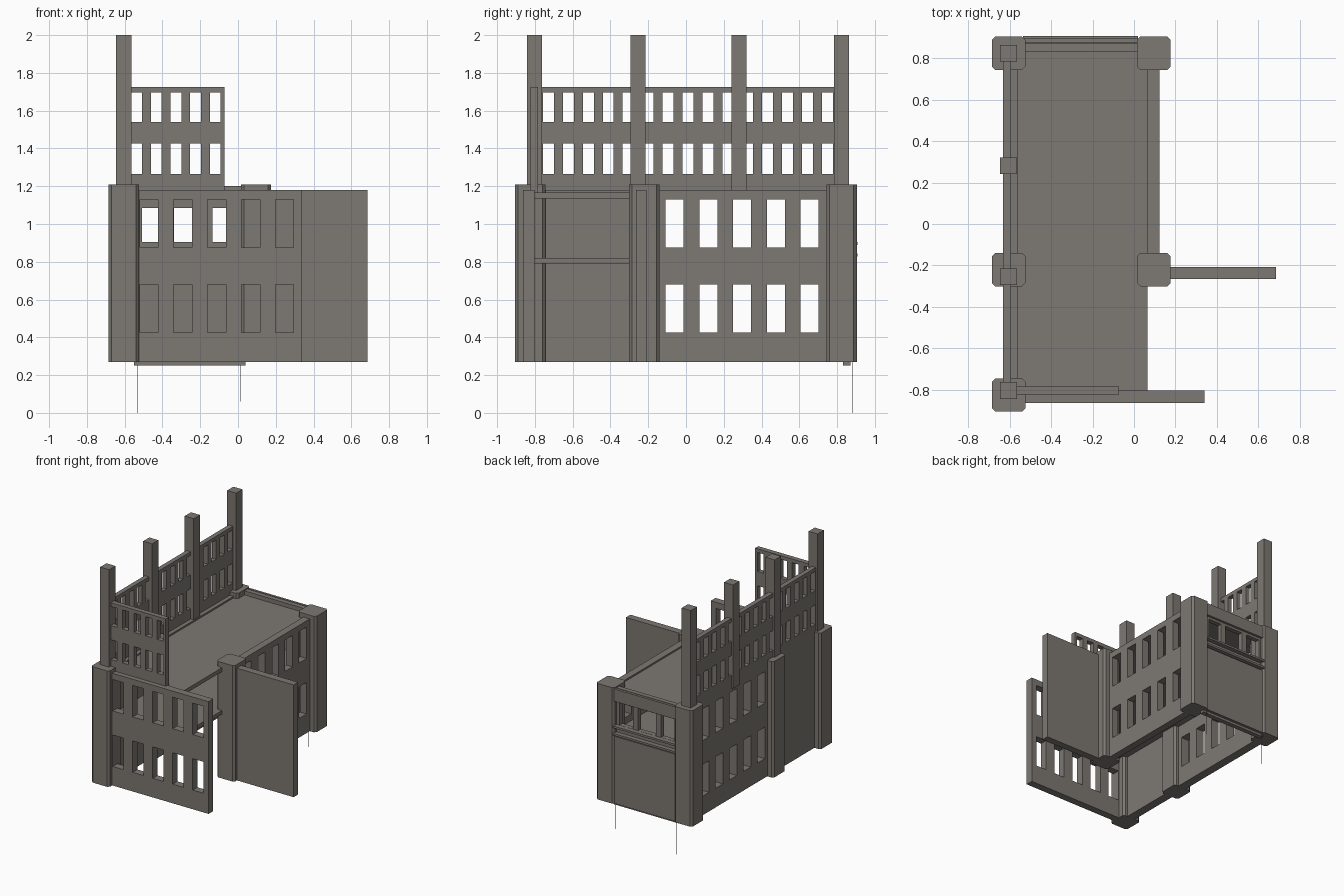
import bpy, bmesh
from mathutils import Vector

if "Cube" in bpy.data.objects:
    bpy.data.objects.remove(bpy.data.objects["Cube"])

# one weathered stone colour for the whole ruin
stone = bpy.data.materials.new("weathered_stone")
stone.diffuse_color = (0.205, 0.188, 0.168, 1)
stone.use_nodes = True
stone.node_tree.nodes["Principled BSDF"].inputs["Base Color"].default_value = stone.diffuse_color


def finish(name, bm):
    bmesh.ops.recalc_face_normals(bm, faces=bm.faces)
    mesh = bpy.data.meshes.new(name)
    bm.to_mesh(mesh)
    bm.free()
    mesh.materials.append(stone)
    ob = bpy.data.objects.new(name, mesh)
    bpy.context.collection.objects.link(ob)
    return ob


def prism(name, outline, z0, z1):
    """Extrude a plan outline upward."""
    bm = bmesh.new()
    face = bm.faces.new([bm.verts.new((x, y, z0)) for x, y in outline])
    ext = bmesh.ops.extrude_face_region(bm, geom=[face])
    bmesh.ops.translate(bm, vec=(0, 0, z1 - z0),
                        verts=[g for g in ext["geom"] if isinstance(g, bmesh.types.BMVert)])
    return finish(name, bm)


def box(name, x0, x1, y0, y1, z0, z1):
    return prism(name, [(x0, y0), (x1, y0), (x1, y1), (x0, y1)], z0, z1)


def pillar(name, x0, x1, y0, y1, z0, z1, c):
    """Square pillar with chamfered upright edges."""
    return prism(name, [(x0 + c, y0), (x1 - c, y0), (x1, y0 + c), (x1, y1 - c),
                        (x1 - c, y1), (x0 + c, y1), (x0, y1 - c), (x0, y0 + c)], z0, z1)


def wall(name, axis, a0, a1, d0, d1, z0, z1, cols, rows):
    """Wall running along an axis, pierced by a grid of openings (cols x rows)."""
    us = sorted({a0, a1, *[v for c in cols for v in c]})
    zs = sorted({z0, z1, *[v for r in rows for v in r]})
    bm = bmesh.new()

    def place(u, d, z):
        return (u, d, z) if axis == "x" else (d, u, z)
    grid = [[bm.verts.new(place(u, d0, z)) for z in zs] for u in us]
    for i in range(len(us) - 1):
        for j in range(len(zs) - 1):
            if (us[i], us[i + 1]) in cols and (zs[j], zs[j + 1]) in rows:
                continue
            bm.faces.new((grid[i][j], grid[i + 1][j], grid[i + 1][j + 1], grid[i][j + 1]))
    ext = bmesh.ops.extrude_face_region(bm, geom=bm.faces[:])
    bmesh.ops.translate(bm, vec=Vector(place(0, d1 - d0, 0)),
                        verts=[g for g in ext["geom"] if isinstance(g, bmesh.types.BMVert)])
    return finish(name, bm)


def columns(start, pitch, width, n):
    return [(start + pitch * k, start + pitch * k + width) for k in range(n)]


BASE, TOP = 0.27, 1.18
low_rows = [(0.425, 0.68), (0.875, 1.13)]
high_rows = [(1.265, 1.425), (1.54, 1.695)]

# lower corner pillars
for name, x, y in [("pillar_front_left", -0.685, -0.905), ("pillar_mid_left", -0.685, -0.301),
                   ("pillar_back_left", -0.685, 0.743), ("pillar_mid_right", 0.015, -0.301),
                   ("pillar_back_right", 0.015, 0.743)]:
    pillar(name, x, x + 0.161, y, y + 0.161, BASE, 1.21, 0.016)

# lower walls
wall("front_wall", "x", -0.6, 0.34, -0.863, -0.803, BASE, TOP,
     columns(-0.52, 0.1795, 0.097, 5), low_rows)
side_cols = columns(-0.108, 0.1787, 0.095, 5)
wall("left_wall", "y", -0.2, 0.8, -0.631, -0.56, BASE, TOP, side_cols, low_rows)
wall("right_wall", "y", -0.2, 0.8, 0.066, 0.124, BASE, TOP, side_cols, low_rows)
box("left_blank_wall", -0.631, -0.56, -0.85, -0.2, BASE, TOP)
box("wing_wall", 0.1, 0.685, -0.266, -0.208, BASE, TOP)

# back wall: pierced inner wall, outer panel, ledges and lintel
wall("back_wall", "x", -0.55, 0.04, 0.832, 0.87, 0.25, 1.2,
     [(-0.508, -0.385), (-0.34, -0.18), (-0.135, -0.012)], [(0.905, 1.085)])
box("back_panel", -0.535, 0.02, 0.868, 0.892, BASE, 0.815)
box("back_lintel", -0.535, 0.02, 0.876, 0.895, 1.1, 1.2)
for z in (0.828, 0.888):
    box("back_ledge", -0.535, 0.02, 0.866, 0.907, z, z + 0.016)

# floor slabs
box("middle_floor", -0.57, 0.066, -0.81, 0.84, 0.79, 0.82)
box("roof_floor", -0.57, 0.066, -0.81, 0.84, 1.135, 1.167)

# upper storey pillars and walls
for y in (-0.803, -0.254, 0.28, 0.823):
    box("upper_pillar", -0.646, -0.565, y - 0.04, y + 0.04, 1.16, 2.0)
wall("upper_left_wall", "y", -0.8, 0.83, -0.631, -0.593, 1.16, 1.725,
     columns(-0.757, 0.1055, 0.058, 15), high_rows)
wall("upper_front_wall", "x", -0.6, -0.072, -0.823, -0.783, 1.16, 1.725,
     columns(-0.565, 0.104, 0.057, 5), high_rows)

# thin hanging rods at the back
for x, z in ((-0.53, 0.0), (0.015, 0.06)):
    box("hanging_rod", x - 0.001, x + 0.001, 0.878, 0.881, z, 0.3)
